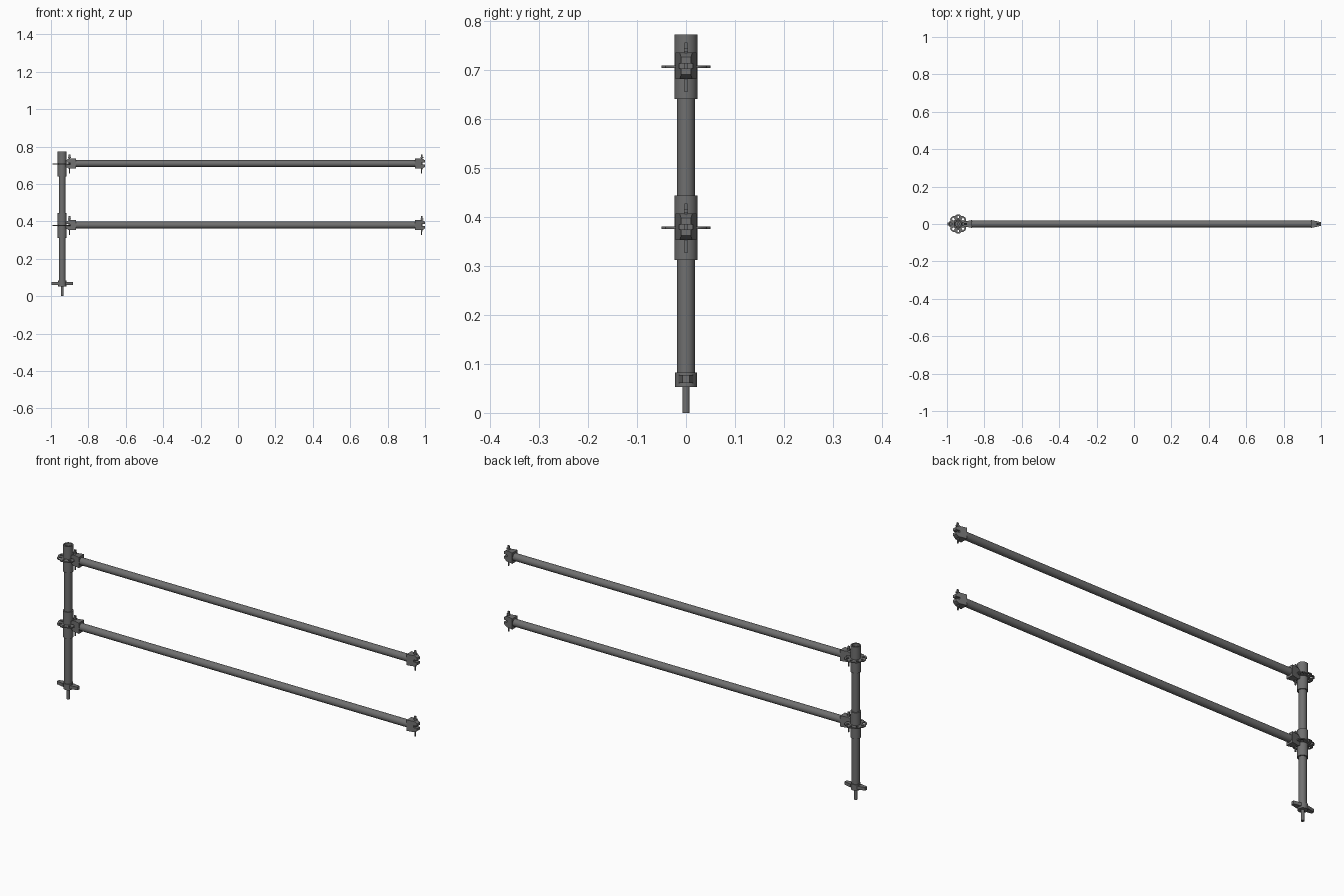
import bpy, bmesh, math
from mathutils import Vector, Matrix

if "Cube" in bpy.data.objects:
    bpy.data.objects.remove(bpy.data.objects["Cube"])

steel = bpy.data.materials.new("dark_steel")
steel.diffuse_color = (0.16, 0.16, 0.16, 1)
steel.use_nodes = True
steel.node_tree.nodes["Principled BSDF"].inputs["Base Color"].default_value = steel.diffuse_color
PX = -0.94                  # post axis
LEVELS = (0.378, 0.707)     # rosette heights
MID = 0.0405                # middle of the rails


def finish(bm, name, smooth=True):
    bmesh.ops.recalc_face_normals(bm, faces=bm.faces)
    me = bpy.data.meshes.new(name)
    bm.to_mesh(me)
    bm.free()
    me.materials.append(steel)
    ob = bpy.data.objects.new(name, me)
    bpy.context.collection.objects.link(ob)
    if smooth:
        shade(ob)
    return ob


def shade(ob):
    bpy.ops.object.select_all(action='DESELECT')
    ob.select_set(True)
    bpy.context.view_layer.objects.active = ob
    bpy.ops.object.shade_smooth_by_angle(angle=math.radians(35))


def lathe(name, profile, matrix, closed=True, n=32):
    """Spin an (r, z) profile about z, then place it."""
    bm = bmesh.new()
    vs = [bm.verts.new((r, 0, z)) for r, z in profile]
    es = [bm.edges.new(p) for p in zip(vs, vs[1:])]
    if closed:
        es.append(bm.edges.new((vs[-1], vs[0])))
    bmesh.ops.spin(bm, geom=vs + es, cent=(0, 0, 0), axis=(0, 0, 1),
                   angle=math.tau, steps=n)
    bmesh.ops.remove_doubles(bm, verts=bm.verts, dist=1e-5)
    bm.transform(matrix)
    return finish(bm, name)


def tube(name, r_out, r_in, z0, z1, matrix):
    return lathe(name, [(r_in, z0), (r_out, z0), (r_out, z1), (r_in, z1)], matrix)


def prism(name, outline, half, axis, matrix):
    """Extrude an outline: in xz (axis 'y') or xy (axis 'z')."""
    bm = bmesh.new()
    place = (lambda a, b, t: (a, t, b)) if axis == 'y' else (lambda a, b, t: (a, b, t))
    f = bm.faces.new([bm.verts.new(place(a, b, -half)) for a, b in outline])
    ext = bmesh.ops.extrude_face_region(bm, geom=[f])["geom"]
    d = Vector(place(0, 0, 2 * half))
    bmesh.ops.translate(bm, vec=d, verts=[v for v in ext if isinstance(v, bmesh.types.BMVert)])
    bm.transform(matrix)
    return finish(bm, name)


def rosette(name, z):
    """Flat notched disc with eight holes, from a filled 2D curve."""
    cu = bpy.data.curves.new(name, 'CURVE')
    cu.dimensions = '2D'
    cu.fill_mode = 'BOTH'
    cu.extrude = 0.0025

    def loop(pts):
        s = cu.splines.new('POLY')
        s.points.add(len(pts) - 1)
        for p, (x, y) in zip(s.points, pts):
            p.co = (x, y, 0, 1)
        s.use_cyclic_u = True
    polar = lambda r, a: (r * math.cos(a), r * math.sin(a))
    # rim dips between the holes
    loop([polar(0.0505 - 0.005 * max(0, -math.cos(8 * a)) ** 2, a)
          for a in (math.tau * i / 96 for i in range(96))])
    loop([polar(0.0215, math.tau * i / 32) for i in range(32)])
    for k in range(8):
        a = math.tau * k / 8
        w = 0.16 if k % 2 else 0.11      # large and small holes alternate
        loop([polar(0.043, a - w), polar(0.043, a + w),
              polar(0.031, a + w), polar(0.031, a - w)])
    tmp = bpy.data.objects.new(name + "_curve", cu)
    bpy.context.collection.objects.link(tmp)
    dg = bpy.context.evaluated_depsgraph_get()
    me = bpy.data.meshes.new_from_object(tmp.evaluated_get(dg))
    bpy.data.objects.remove(tmp)
    me.materials.clear()
    me.materials.append(steel)
    ob = bpy.data.objects.new(name, me)
    bpy.context.collection.objects.link(ob)
    ob.location = (PX, 0, z)


def wedge_head(name, m):
    """Jaw head: collar, tapered body with a slot for the rosette, wedge pin."""
    bm = bmesh.new()
    # side outline with slot at z = 0, tip towards -x
    side = [(-0.94, 0.005), (-0.959, 0.005), (-0.959, 0.018), (-0.945, 0.027), (-0.907, 0.027),
            (-0.907, -0.027), (-0.945, -0.027), (-0.959, -0.018), (-0.959, -0.005), (-0.94, -0.005)]
    f = bm.faces.new([bm.verts.new((x, -1, z)) for x, z in side])
    ext = bmesh.ops.extrude_face_region(bm, geom=[f])["geom"]
    bmesh.ops.translate(bm, vec=(0, 2, 0), verts=[v for v in ext if isinstance(v, bmesh.types.BMVert)])
    for v in bm.verts:                       # taper in plan
        v.co.y *= 0.010 + 0.011 * (v.co.x + 0.959) / 0.052
    bm.transform(m)
    finish(bm, name)
    prism(name + "_pin", [(-0.947, 0.048), (-0.937, 0.048), (-0.939, -0.053), (-0.944, -0.053)],
          0.0028, 'y', m)
    prism(name + "_pin_top", [(-0.950, 0.030), (-0.934, 0.030), (-0.934, 0.036), (-0.950, 0.036)],
          0.0045, 'y', m)


# upright post, sleeves and rosettes
post = Matrix.Translation((PX, 0, 0))
tube("post_tube", 0.0182, 0.0145, 0.078, 0.76, post)
for i, z in enumerate(LEVELS):
    tube(f"sleeve_{i}", 0.0238, 0.0175, z - 0.066, z + 0.066, post)
    rosette(f"rosette_{i}", z)

# adjustable foot: threaded rod, nut and two wing handles
lathe("jack_rod", [(0, 0), (0.0075, 0), (0.0075, 0.30), (0, 0.30)], post, closed=False)
tube("jack_nut", 0.0222, 0.0072, 0.053, 0.083, post)
for s, nm in ((1, "right"), (-1, "left")):
    prism("nut_wing_" + nm, [(0.018, -0.015), (0.048, -0.009), (0.057, -0.007), (0.057, 0.007),
                             (0.048, 0.009), (0.018, 0.015)], 0.008, 'z',
          Matrix.Translation((PX, 0, 0.069)) @ Matrix.Diagonal((s, 1, 1, 1)))

# two rails, each with a mirrored pair of wedge heads
for i, z in enumerate(LEVELS):
    z += 0.002
    along_x = Matrix.Translation((0, 0, z)) @ Matrix.Rotation(math.pi / 2, 4, 'Y')
    tube(f"rail_{i}", 0.0182, 0.0145, MID - 0.91, MID + 0.91, along_x)
    for s, nm in ((1, "left"), (-1, "right")):
        wedge_head(f"rail_head_{i}_{nm}",
                   Matrix.Translation((MID, 0, z)) @ Matrix.Diagonal((s, 1, 1, 1)))
